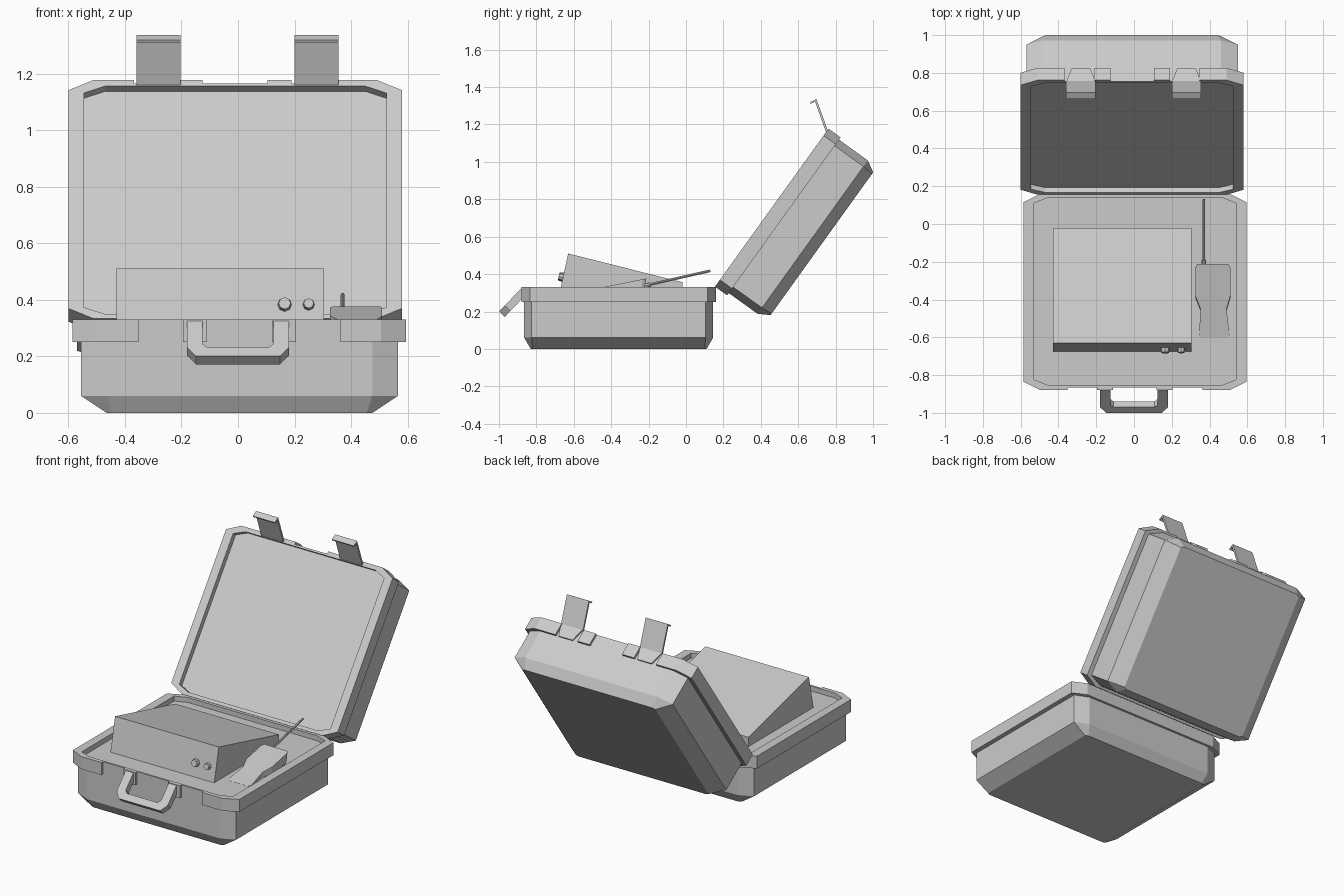
import bpy, bmesh, math
from mathutils import Matrix, Vector

if "Cube" in bpy.data.objects:
    bpy.data.objects.remove(bpy.data.objects["Cube"])


def loft(name, loops, matrix=None):
    """Skin equal-length loops of points and cap both ends."""
    bm = bmesh.new()
    rings = [[bm.verts.new(p) for p in loop] for loop in loops]
    for a, b in zip(rings, rings[1:]):
        for i in range(len(a)):
            j = (i + 1) % len(a)
            bm.faces.new((a[i], a[j], b[j], b[i]))
    bm.faces.new(rings[0])
    bm.faces.new(rings[-1])
    bmesh.ops.recalc_face_normals(bm, faces=bm.faces)
    mesh = bpy.data.meshes.new(name)
    bm.to_mesh(mesh)
    bm.free()
    obj = bpy.data.objects.new(name, mesh)
    bpy.context.collection.objects.link(obj)
    if matrix:
        obj.matrix_world = matrix
    return obj


def octagon(hx, y0, y1, cx, cy, z):
    """Chamfered rectangle, starting at front left and running round to front right."""
    half = [(-hx + cx, y0), (-hx, y0 + cy), (-hx, y1 - cy), (-hx + cx, y1)]
    return [Vector((x, y, z)) for x, y in half + [(-x, y) for x, y in reversed(half)]]


def along_z(name, pts, z0, z1, matrix=None):
    return loft(name, [[(x, y, z) for x, y in pts] for z in (z0, z1)], matrix)


def along_x(name, pts, x0, x1, matrix=None):
    return loft(name, [[(x, y, z) for y, z in pts] for x in (x0, x1)], matrix)


def rod(name, a, b, r, sides, r2=None):
    a, b = Vector(a), Vector(b)
    rot = (b - a).to_track_quat('Z', 'Y')
    ring = lambda c, rad: [c + rot @ Vector((rad * math.cos(t), rad * math.sin(t), 0))
                           for t in (2 * math.pi * i / sides for i in range(sides))]
    return loft(name, [ring(a, r), ring(b, r if r2 is None else r2)])


FLOOR, RIM, TOP = 0.298, 0.25, 0.33
FRONT, BACK = -0.865, 0.145


def case_half(name, m):
    # shell with sloped bottom edge, lip and shallow inner panel
    loft(name + "_shell", [
        octagon(0.47, -0.83, 0.11, 0.02, 0.01, 0),
        octagon(0.56, FRONT, BACK, 0.09, 0.04, 0.06),
        octagon(0.56, FRONT, BACK, 0.09, 0.04, TOP),
        octagon(0.535, -0.853, 0.14, 0.075, 0.03, TOP),
        octagon(0.535, -0.853, 0.14, 0.075, 0.03, FLOOR)], m)
    # raised rim round the sides and back, open at the front for the latches
    outer = octagon(0.59, -0.88, 0.16, 0.09, 0.045, 0)
    inner = octagon(0.56, FRONT, BACK, 0.09, 0.04, 0)
    pts = [(-0.357, -0.88)] + [p.xy[:] for p in outer] + [(0.357, -0.88), (0.357, FRONT)]
    pts += [p.xy[:] for p in reversed(inner)] + [(-0.357, FRONT)]
    along_z(name + "_rim", pts, RIM, TOP, m)
    # small front tabs beside the latch gaps
    for s, side in ((-1, "left"), (1, "right")):
        along_z(f"{name}_tab_{side}", [(s * 0.115, -0.88), (s * 0.2, -0.88),
                                       (s * 0.2, FRONT), (s * 0.115, FRONT)], RIM, TOP, m)


# Lower half, and the lid as the same half turned over and opened on the hinge
base_m = Matrix.Translation((0.005, 0, 0))
a = math.atan2(0.835, 0.6)
u, n = (math.cos(a), math.sin(a)), (math.sin(a), -math.cos(a))
hinge_y, hinge_z = 0.155, 0.333
lid_m = Matrix((
    (-1, 0, 0, -0.01),
    (0, -u[0], -n[0], hinge_y + 0.16 * u[0] + TOP * n[0]),
    (0, -u[1], -n[1], hinge_z + 0.16 * u[1] + TOP * n[1]),
    (0, 0, 0, 1)))
case_half("base", base_m)
case_half("lid", lid_m)

# Latches standing up from the lid edge, with tapered mounting plates
latch = [(0.75, 1.155), (0.69, 1.322), (0.667, 1.31), (0.663, 1.318),
         (0.697, 1.337), (0.763, 1.155)]
for x, side in ((-0.281, "left"), (0.278, "right")):
    along_x("latch_" + side, latch, x - 0.078, x + 0.078)
    cx = -x - 0.01
    plate = [(cx - 0.075, TOP), (cx + 0.075, TOP), (cx + 0.05, RIM), (cx - 0.05, RIM)]
    loft("latch_plate_" + side, [[(px, y, pz) for px, pz in plate]
                                 for y in (FRONT, -0.874)], lid_m)

# Carrying handle: chamfered U hanging forward at an angle
half = [(0.18, 0), (0.18, 0.13), (0.148, 0.173)]
hole = [(0.108, 0.13), (0.125, 0.112), (0.125, 0)]
u_shape = [(-x, s) for x, s in half] + half[::-1] + hole[::-1] + [(-x, s) for x, s in hole]
d, k = Vector((0, -0.69, -0.72)), Vector((0, 0.72, -0.69))
root = Vector((0, -0.88, 0.325))
loft("handle", [[root + d * s + k * t + Vector((x, 0, 0)) for x, s in u_shape]
                for t in (0, 0.042)])

# Wedge-shaped console with two knobs
along_x("console", [(-0.63, 0.51), (-0.678, 0.29), (-0.02, 0.29), (-0.02, 0.357)],
        -0.43, 0.305)
for x, r in ((0.165, 0.025), (0.25, 0.021)):
    c = Vector((x, -0.658, 0.383))
    rod("knob", c, c + Vector((0, -0.023, 0.005)), r, 8, r * 0.85)

# Handset lying tilted in the tray
handset = [(0.325, -0.23), (0.335, -0.212), (0.5, -0.212), (0.51, -0.23), (0.51, -0.38),
           (0.49, -0.45), (0.505, -0.585), (0.495, -0.602), (0.355, -0.602),
           (0.345, -0.585), (0.352, -0.45), (0.325, -0.38)]
loft("handset", [[(x, y - off * 0.2, 0.373 + 0.2 * (y + 0.23) - off) for x, y in handset]
                 for off in (0, 0.06)])
rod("antenna_base", (0.37, -0.225, 0.337), (0.37, -0.19, 0.345), 0.012, 8)
rod("antenna", (0.37, -0.24, 0.334), (0.37, 0.13, 0.418), 0.007, 8)
